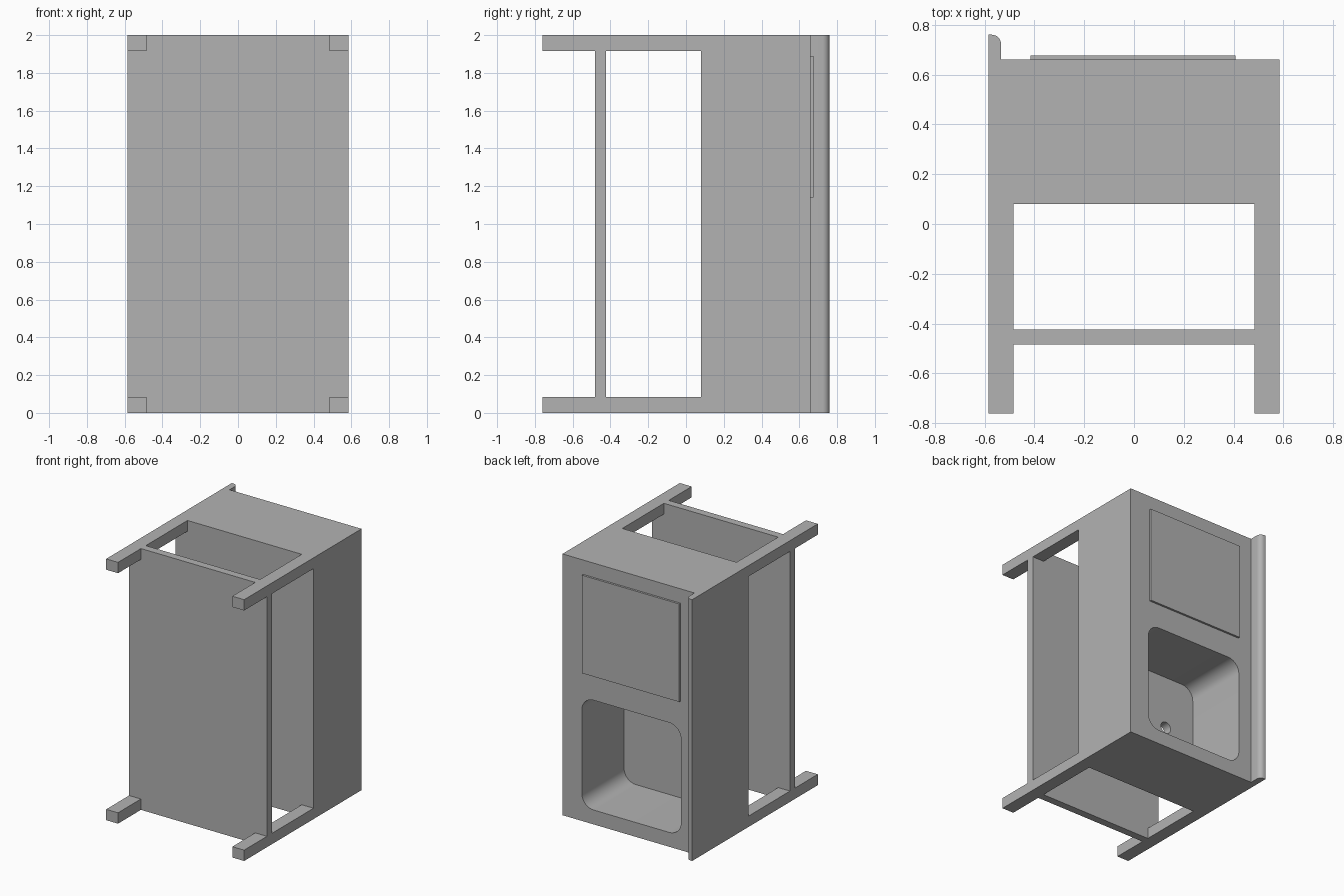
import bpy
import bmesh
import math
from mathutils import Vector

cube = bpy.data.objects.get("Cube")
if cube:
    bpy.data.objects.remove(cube, do_unlink=True)

GREY = (0.448, 0.448, 0.448, 1.0)
metal = bpy.data.materials.new("plain_grey")
metal.use_nodes = True
metal.diffuse_color = GREY
metal.node_tree.nodes["Principled BSDF"].inputs["Base Color"].default_value = GREY

HALF = 0.584             # half width in x
LENGTH = 2.0             # full extent in z
LEG_X, LEG_Z = 0.1, 0.083
UNDER, TOP = 0.08, 0.66  # body faces in y
FOOT, LIP = -0.76, 0.76
BASIN_Z = 0.53


def prism(name, points, axis, low, high):
    """Extrude a flat outline along y (points are x, z) or z (points are x, y)."""
    bm = bmesh.new()
    place = (lambda a, b: (a, low, b)) if axis == "y" else (lambda a, b: (a, b, low))
    face = bm.faces.new([bm.verts.new(place(a, b)) for a, b in points])
    moved = bmesh.ops.extrude_face_region(bm, geom=[face])["geom"]
    step = Vector((0, high - low, 0)) if axis == "y" else Vector((0, 0, high - low))
    bmesh.ops.translate(bm, vec=step, verts=[v for v in moved if isinstance(v, bmesh.types.BMVert)])
    bmesh.ops.recalc_face_normals(bm, faces=bm.faces)
    mesh = bpy.data.meshes.new(name)
    bm.to_mesh(mesh)
    bm.free()
    mesh.materials.append(metal)
    obj = bpy.data.objects.new(name, mesh)
    bpy.context.collection.objects.link(obj)
    return obj


def rect(a0, a1, b0, b1):
    return [(a0, b0), (a1, b0), (a1, b1), (a0, b1)]


def arc(cx, cy, radius, start, sweep, steps):
    return [(cx + radius * math.cos(start + sweep * i / steps),
             cy + radius * math.sin(start + sweep * i / steps)) for i in range(steps + 1)]


def rounded_square(cx, cy, half, radius):
    points = []
    for i, (sx, sy) in enumerate([(1, 1), (-1, 1), (-1, -1), (1, -1)]):
        inner = half - radius
        points += arc(cx + sx * inner, cy + sy * inner, radius, i * math.pi / 2, math.pi / 2, 10)
    return points


def cut(obj, cutter):
    mod = obj.modifiers.new("cut", "BOOLEAN")
    mod.operation, mod.solver, mod.object = "DIFFERENCE", "EXACT", cutter
    graph = bpy.context.evaluated_depsgraph_get()
    mesh = bpy.data.meshes.new_from_object(obj.evaluated_get(graph))
    obj.modifiers.clear()
    obj.data = mesh
    bpy.data.objects.remove(cutter, do_unlink=True)


def smooth(obj):
    bpy.ops.object.select_all(action="DESELECT")
    obj.select_set(True)
    bpy.context.view_layer.objects.active = obj
    bpy.ops.object.shade_smooth_by_angle(angle=math.radians(30))


# Thick body with a deep basin and a drain hole in the basin floor
body = prism("sink_body", rect(-HALF, HALF, 0, LENGTH), "y", UNDER, TOP)
cut(body, prism("basin_cutter", rounded_square(0, BASIN_Z, 0.42, 0.1), "y", 0.15, TOP + 0.1))
cut(body, prism("drain_cutter", arc(-0.17, BASIN_Z + 0.01, 0.045, 0, math.tau * 23 / 24, 23),
                "y", UNDER - 0.1, 0.25))
smooth(body)

# Raised lip along one long edge, rounded on its inner side
lip_in, lip_r = -HALF + 0.05, 0.037
lip = prism("splash_lip", [(-HALF, TOP), (lip_in, TOP)]
            + arc(lip_in - lip_r, LIP - lip_r, lip_r, 0, math.pi / 2, 8)
            + [(-HALF, LIP)], "z", 0, LENGTH)
smooth(lip)

# Thin work plate beside the basin
prism("work_plate", rect(-0.416, 0.408, 1.14, 1.89), "y", TOP, TOP + 0.016)

# Four square legs
for side, sx in (("left", 1), ("right", -1)):
    for end, z0 in (("lower", 0), ("upper", LENGTH - LEG_Z)):
        x0, x1 = sorted((sx * HALF, sx * (HALF - LEG_X)))
        prism(f"{side}_{end}_leg", rect(x0, x1, z0, z0 + LEG_Z), "y", FOOT, UNDER)

# Shelf notched around the legs
inner_x, inner_z = HALF - LEG_X, LENGTH - LEG_Z
prism("shelf", [(-inner_x, 0), (inner_x, 0), (inner_x, LEG_Z), (HALF, LEG_Z),
                (HALF, inner_z), (inner_x, inner_z), (inner_x, LENGTH), (-inner_x, LENGTH),
                (-inner_x, inner_z), (-HALF, inner_z), (-HALF, LEG_Z), (-inner_x, LEG_Z)],
      "y", -0.483, -0.424)
